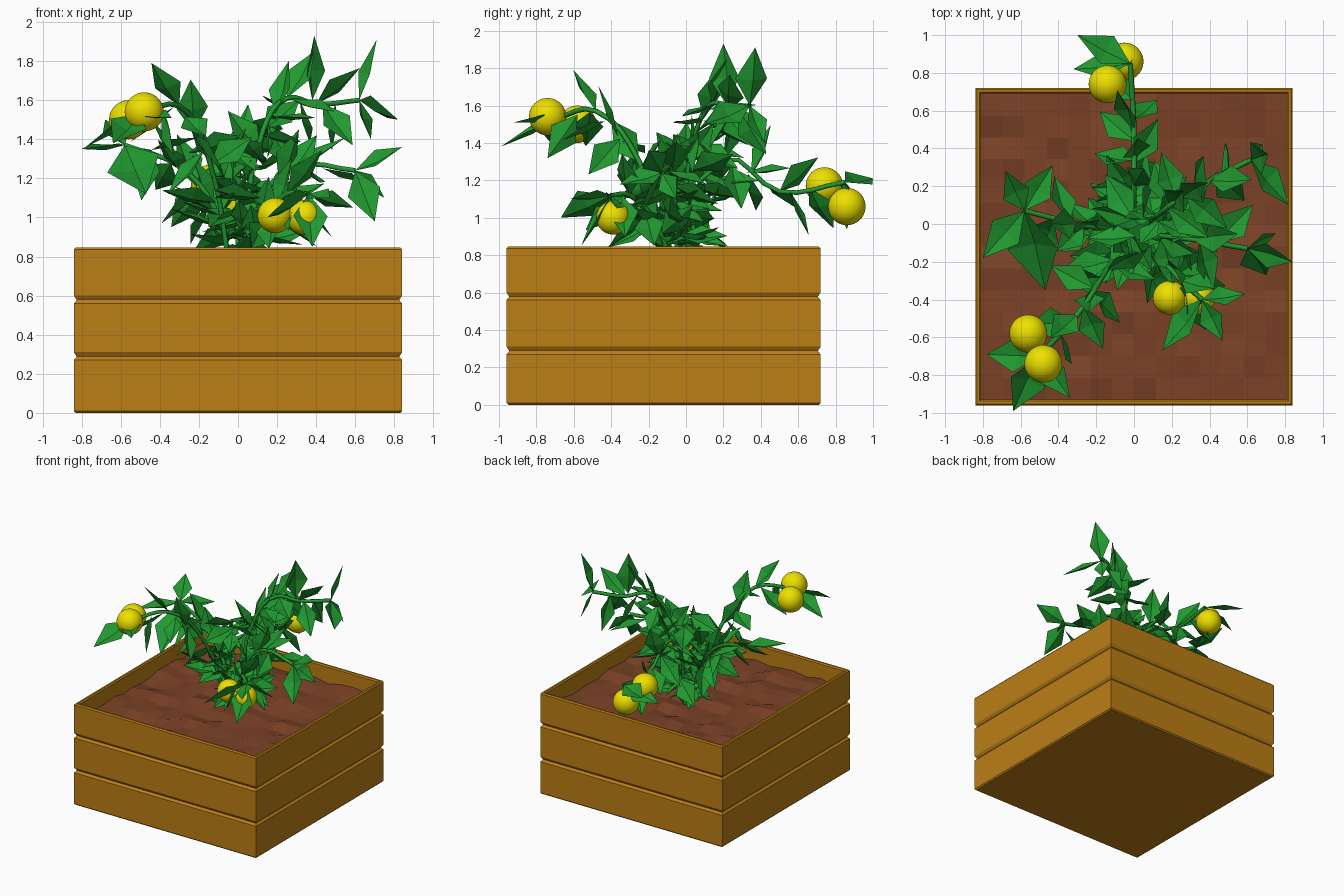
import bpy, bmesh, math, random
from mathutils import Vector

if "Cube" in bpy.data.objects:
    bpy.data.objects.remove(bpy.data.objects["Cube"])

random.seed(7)


def material(name, rgb):
    m = bpy.data.materials.new(name)
    m.diffuse_color = (*rgb, 1)
    m.use_nodes = True
    m.node_tree.nodes["Principled BSDF"].inputs["Base Color"].default_value = m.diffuse_color
    return m


WOOD = material("wood", (0.5, 0.21, 0.008))
SOIL = material("soil", (0.2, 0.055, 0.02))
GREEN = material("green", (0.015, 0.32, 0.03))
YELLOW = material("yellow", (0.85, 0.75, 0.0))


def finish(bm, name, mat):
    me = bpy.data.meshes.new(name)
    bm.to_mesh(me)
    bm.free()
    ob = bpy.data.objects.new(name, me)
    bpy.context.collection.objects.link(ob)
    me.materials.append(mat)
    return ob


# planter box: rectangular loops stacked along an (inset, height) profile
HX, HY, CY, TOP, GROUND = 0.84, 0.84, -0.12, 0.845, 0.71
profile = [(0.01, 0), (0, 0.01)]
for z in (0.285, 0.575):
    profile += [(0, z - 0.015), (0.012, z - 0.002), (0.014, z + 0.004), (0, z + 0.026)]
profile += [(0, TOP - 0.01), (0.008, TOP), (0.022, TOP), (0.03, TOP - 0.01), (0.03, 0.66)]
bm = bmesh.new()
loops = [[bm.verts.new((sx * (HX - i), CY + sy * (HY - i), z))
          for sx, sy in ((-1, -1), (1, -1), (1, 1), (-1, 1))] for i, z in profile]
for a, b in zip(loops, loops[1:]):
    for k in range(4):
        n = (k + 1) % 4
        bm.faces.new((a[k], a[n], b[n], b[k]))
bm.faces.new(loops[0][::-1])
finish(bm, "planter_box", WOOD)

# lumpy soil
bm = bmesh.new()
bmesh.ops.create_grid(bm, x_segments=14, y_segments=14, size=HX - 0.03)
for v in bm.verts:
    v.co += Vector((0, CY, GROUND + random.uniform(-0.02, 0.02)))
finish(bm, "soil", SOIL)

leaves = bmesh.new()


def leaf(base, tip, width=0.56):
    """Kite-shaped leaf folded along its midrib."""
    base, tip = Vector(base), Vector(tip)
    d = tip - base
    up = Vector((random.uniform(-.9, .9), random.uniform(-.9, .9), 1))
    side = d.cross(up).normalized() * d.length * width / 2
    lift = side.cross(d).normalized() * d.length * 0.05
    mid = base + d * 0.45
    b, t, m, l, r = [leaves.verts.new(p) for p in
                     (base, tip, mid - lift, mid + side + lift, mid - side + lift)]
    for f in ((b, r, m), (m, r, t), (b, m, l), (m, t, l)):
        leaves.faces.new(f)


def sprout(base, yaw, pitch, length):
    """Leaf growing in a given direction."""
    d = Vector((math.cos(yaw) * math.cos(pitch), math.sin(yaw) * math.cos(pitch), math.sin(pitch)))
    leaf(base, Vector(base) + d * length)


def branch(name, path, tips):
    """Curved stem with alternating side leaves and leaves from its end to the tips."""
    root = Vector((path[0][0] * 0.2, path[0][1] * 0.2 - 0.03, 0.66))
    path = [root] + [Vector(p) for p in path]
    cu = bpy.data.curves.new(name, 'CURVE')
    cu.dimensions = '3D'
    cu.bevel_depth = 0.014
    cu.bevel_resolution = 1
    cu.resolution_u = 4
    sp = cu.splines.new('BEZIER')
    sp.bezier_points.add(len(path) - 1)
    for p, co in zip(sp.bezier_points, path):
        p.co = co
        p.handle_left_type = p.handle_right_type = 'AUTO'
    cu.materials.append(GREEN)
    bpy.context.collection.objects.link(bpy.data.objects.new(name, cu))
    for tip in tips:
        leaf(path[-1], tip)
    # side leaves, alternately left and right, mostly hanging, and one upright
    heading = math.atan2(path[-1].y - root.y, path[-1].x - root.x)
    for n, (a, b) in enumerate(zip(path[1:], path[2:])):
        for s in (1, -1):
            sprout(a.lerp(b, 0.3 + 0.15 * s), heading + s * random.uniform(.7, 1.4),
                   random.uniform(-1.1, -0.2), 0.29)
        if n == 0:
            for s in (1, -1):
                sprout(a.lerp(b, 0.6 + .2 * s), heading + s * random.uniform(.5, 1.5),
                       random.uniform(-.8, .8), 0.27)
            sprout(a.lerp(b, 0.5), heading + random.uniform(-.6, .6), 1.2, 0.29)
        sprout(a, heading + random.uniform(-.6, .6), random.uniform(.5, 1.2), 0.29)
    # fuller growth on the rising part
    for k in range(7):
        sprout(root.lerp(path[1], 0.35 + k * 0.1), random.uniform(0, math.tau),
               random.uniform(-.6, 1.1), random.uniform(.2, .3))


branch("front_left_stem", [(-.15, -.25, 1.3), (-.3, -.48, 1.57), (-.5, -.7, 1.53)],
       [(-.64, -.99, 1.38), (-.34, -.92, 1.51), (-.78, -.69, 1.36)])
branch("back_stem", [(0, .2, 1.31), (0, .5, 1.14), (-.02, .85, 1.19)],
       [(-.3, 1, 1.21), (-.32, .82, 1.1), (-.04, .86, .94)])
branch("front_right_stem", [(.12, -.15, .95), (.25, -.3, 1.12), (.36, -.4, 1.12)],
       [(.15, -.67, 1.0), (.38, -.56, .85), (.59, -.37, 1.05), (.47, -.62, 1.1)])
branch("back_right_stem", [(.13, .05, 1.45), (.25, .14, 1.61), (.4, .23, 1.58), (.62, .34, 1.6)],
       [(.71, .37, 1.91), (.82, .1, 1.5), (.68, .42, 1.4)])
branch("right_stem", [(.12, -.06, 1.1), (.3, -.08, 1.26), (.6, -.13, 1.24)],
       [(.84, -.2, 1.36), (.7, -.27, .98), (.75, -.05, 1.1)])
branch("left_stem", [(-.12, -.03, 1.05), (-.3, 0, 1.26), (-.58, .07, 1.37)],
       [(-.8, -.18, 1.35), (-.68, .28, 1.5), (-.43, .31, 1.32), (-.47, -.35, 1.12)])
leaf((.38, .22, 1.6), (.39, .2, 1.93))

# dense foliage in the middle
for k in range(40):
    base = (0.05 + random.uniform(-.1, .1), -.04 + random.uniform(-.12, .12), random.uniform(.78, 1.42))
    sprout(base, random.uniform(0, math.tau), random.uniform(-.7, 1.0), random.uniform(.2, .3))
finish(leaves, "leaves", GREEN)

# one pair of fruits near the end of three branches
fruits = [(-.48, -.74, 1.54), (-.56, -.58, 1.5), (-.14, .74, 1.17), (-.05, .86, 1.06),
          (.19, -.39, 1.01), (.34, -.39, 1)]
for n, c in enumerate(fruits):
    bm = bmesh.new()
    bmesh.ops.create_icosphere(bm, subdivisions=4, radius=0.1 if n < 4 else 0.09)
    for v in bm.verts:
        v.co += Vector(c)
    for f in bm.faces:
        f.smooth = True
    finish(bm, f"fruit_{n + 1}", YELLOW)
